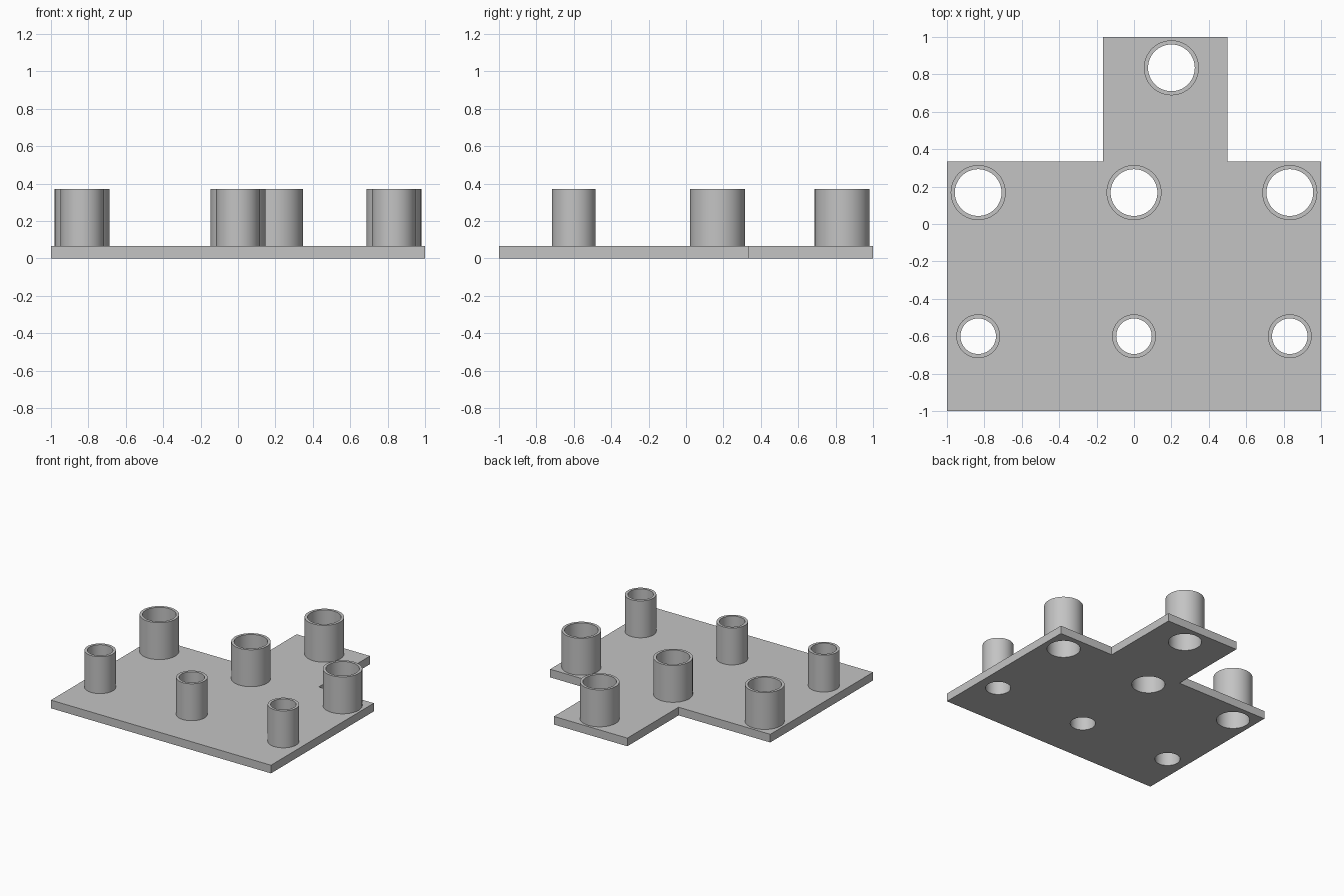
import bpy
import bmesh
from math import cos, sin, pi, radians

if "Cube" in bpy.data.objects:
    bpy.data.objects.remove(bpy.data.objects["Cube"], do_unlink=True)

PLATE_TOP, TUBE_TOP = 0.067, 0.37
LARGE, SMALL = (0.147, 0.125), (0.117, 0.095)   # outer and inner radius
SEGMENTS = 64

grey = bpy.data.materials.new("plain grey")
grey.use_nodes = True
colour = (0.55, 0.55, 0.55, 1)
grey.diffuse_color = colour
grey.node_tree.nodes["Principled BSDF"].inputs["Base Color"].default_value = colour


def circle(x, y, r):
    angles = [2 * pi * i / SEGMENTS for i in range(SEGMENTS)]
    return [(x + r * cos(a), y + r * sin(a)) for a in angles]


def extruded(name, loops, bottom, top):
    """Solid from an outline and its hole loops, raised from bottom to top."""
    bm = bmesh.new()
    for loop in loops:
        verts = [bm.verts.new((x, y, bottom)) for x, y in loop]
        for a, b in zip(verts, verts[1:] + verts[:1]):
            bm.edges.new((a, b))
    bmesh.ops.triangle_fill(bm, edges=bm.edges[:], use_beauty=True, normal=(0, 0, 1))
    raised = bmesh.ops.extrude_face_region(bm, geom=bm.faces[:], use_keep_orig=True)
    moved = [v for v in raised["geom"] if isinstance(v, bmesh.types.BMVert)]
    bmesh.ops.translate(bm, verts=moved, vec=(0, 0, top - bottom))
    bmesh.ops.recalc_face_normals(bm, faces=bm.faces[:])
    for face in bm.faces:
        face.smooth = True
    mesh = bpy.data.meshes.new(name)
    bm.to_mesh(mesh)
    bm.free()
    mesh.set_sharp_from_angle(angle=radians(30))
    mesh.materials.append(grey)
    obj = bpy.data.objects.new(name, mesh)
    bpy.context.collection.objects.link(obj)
    return obj


# Tube positions: a row of large, a row of small, one on the tab
tubes = [("tab_tube", 0.2, 0.835, LARGE)]
for side, x in (("right", -0.833), ("middle", 0), ("left", 0.833)):
    tubes.append((f"large_tube_{side}", x, 0.168, LARGE))
    tubes.append((f"small_tube_{side}", x, -0.6, SMALL))

# Base plate with a rear tab, pierced below every tube
outline = [(-1, -1), (1, -1), (1, 0.335), (0.5, 0.335),
           (0.5, 1), (-0.167, 1), (-0.167, 0.335), (-1, 0.335)]
holes = [circle(x, y, radii[1]) for _, x, y, radii in tubes]
extruded("base_plate", [outline] + holes, 0, PLATE_TOP)

# Upright hollow tubes
for name, x, y, radii in tubes:
    extruded(name, [circle(x, y, r) for r in radii], PLATE_TOP, TUBE_TOP)
